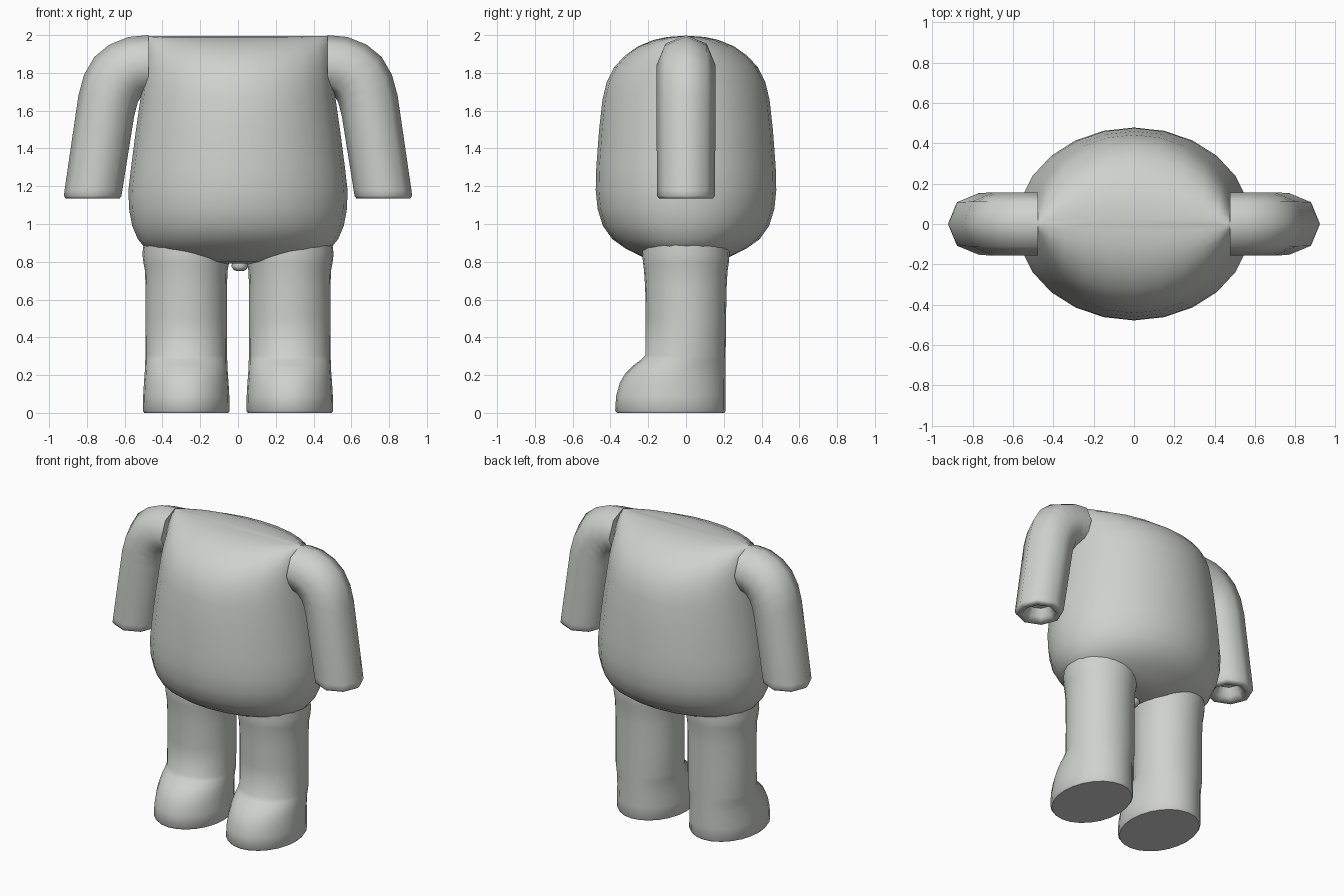
import bpy, bmesh, math
from mathutils import Vector

TAU = 2 * math.pi
grey = bpy.data.materials.new("light_grey")
grey.diffuse_color = (0.62, 0.64, 0.61, 1)


def loft(name, rings, angle=50):
    """Skin a list of equal-length rings, cap both ends, shade smooth."""
    bm = bmesh.new()
    loops = [[bm.verts.new(p) for p in ring] for ring in rings]
    n = len(loops[0])
    for a, b in zip(loops, loops[1:]):
        for i in range(n):
            j = (i + 1) % n
            bm.faces.new((a[i], a[j], b[j], b[i]))
    bm.faces.new(loops[0])
    bm.faces.new(loops[-1])
    bmesh.ops.recalc_face_normals(bm, faces=bm.faces)
    me = bpy.data.meshes.new(name)
    bm.to_mesh(me)
    bm.free()
    me.materials.append(grey)
    ob = bpy.data.objects.new(name, me)
    bpy.context.collection.objects.link(ob)
    bpy.ops.object.select_all(action='DESELECT')
    ob.select_set(True)
    bpy.context.view_layer.objects.active = ob
    bpy.ops.object.shade_smooth_by_angle(angle=math.radians(angle))
    return ob


def ellipse(cx, cy, z, rx, ry, n=24):
    return [Vector((cx + rx * math.cos(TAU * i / n),
                    cy + ry * math.sin(TAU * i / n), z)) for i in range(n)]


# Torso: wide belly closing to a long flat ridge at the shoulders
torso = [(0.79, 0.12, 0.10), (0.80, 0.25, 0.18), (0.835, 0.42, 0.25),
         (0.87, 0.49, 0.32), (0.92, 0.53, 0.39), (0.99, 0.56, 0.44),
         (1.08, 0.577, 0.468), (1.18, 0.58, 0.478), (1.3, 0.566, 0.475),
         (1.5, 0.54, 0.46), (1.66, 0.517, 0.442), (1.75, 0.507, 0.42),
         (1.83, 0.50, 0.38), (1.89, 0.495, 0.325), (1.94, 0.49, 0.255),
         (1.975, 0.487, 0.17), (1.99, 0.482, 0.10), (1.995, 0.475, 0.03)]
loft("torso", [ellipse(0, 0, z, rx, ry) for z, rx, ry in torso])

# Small knob between the legs
knob = [(0.75, 0.015), (0.757, 0.032), (0.775, 0.045), (0.80, 0.04)]
loft("crotch_knob", [ellipse(0.01, 0, z, r, r, 10) for z, r in knob])

# Legs with rounded feet: height, half width, front y, back y
leg = [(0.0, 0.222, -0.365, 0.203), (0.012, 0.23, -0.375, 0.21),
       (0.09, 0.228, -0.37, 0.21), (0.16, 0.224, -0.35, 0.21),
       (0.21, 0.22, -0.32, 0.21), (0.25, 0.218, -0.28, 0.21),
       (0.28, 0.217, -0.24, 0.21), (0.305, 0.217, -0.215, 0.21),
       (0.5, 0.216, -0.214, 0.212), (0.66, 0.216, -0.216, 0.215),
       (0.75, 0.218, -0.222, 0.22), (0.79, 0.226, -0.227, 0.226),
       (0.84, 0.232, -0.232, 0.23), (0.95, 0.22, -0.22, 0.22)]

# Arms: outer and inner (x, z) points along the sleeve, then the hollow cuff
arm = [((0.475, 2.0), (0.475, 1.69)), ((0.58, 1.99), (0.50, 1.685)),
       ((0.68, 1.95), (0.515, 1.67)), ((0.76, 1.885), (0.53, 1.645)),
       ((0.815, 1.79), (0.54, 1.61)), ((0.845, 1.68), (0.55, 1.57)),
       ((0.918, 1.18), (0.612, 1.18)), ((0.922, 1.148), (0.617, 1.148)),
       ((0.912, 1.135), (0.627, 1.135)), ((0.875, 1.135), (0.663, 1.135)),
       ((0.855, 1.16), (0.68, 1.16)), ((0.83, 1.21), (0.70, 1.21))]


def arm_ring(side, outer, inner, n=8):
    o, i = Vector((outer[0], 0, outer[1])), Vector((inner[0], 0, inner[1]))
    mid, half = (o + i) / 2, (o - i) / 2
    depth = min(half.length, 0.157)
    ring = [mid + half * math.cos(TAU * k / n)
            + Vector((0, depth * math.sin(TAU * k / n), 0)) for k in range(n)]
    return [Vector((side * p.x, p.y, p.z)) for p in ring]


for side, label in ((-1, "left"), (1, "right")):
    loft(label + "_leg", [ellipse(side * 0.274, (f + b) / 2, z, rx, (b - f) / 2)
                          for z, rx, f, b in leg])
    loft(label + "_arm", [arm_ring(side, o, i) for o, i in arm], 60)
